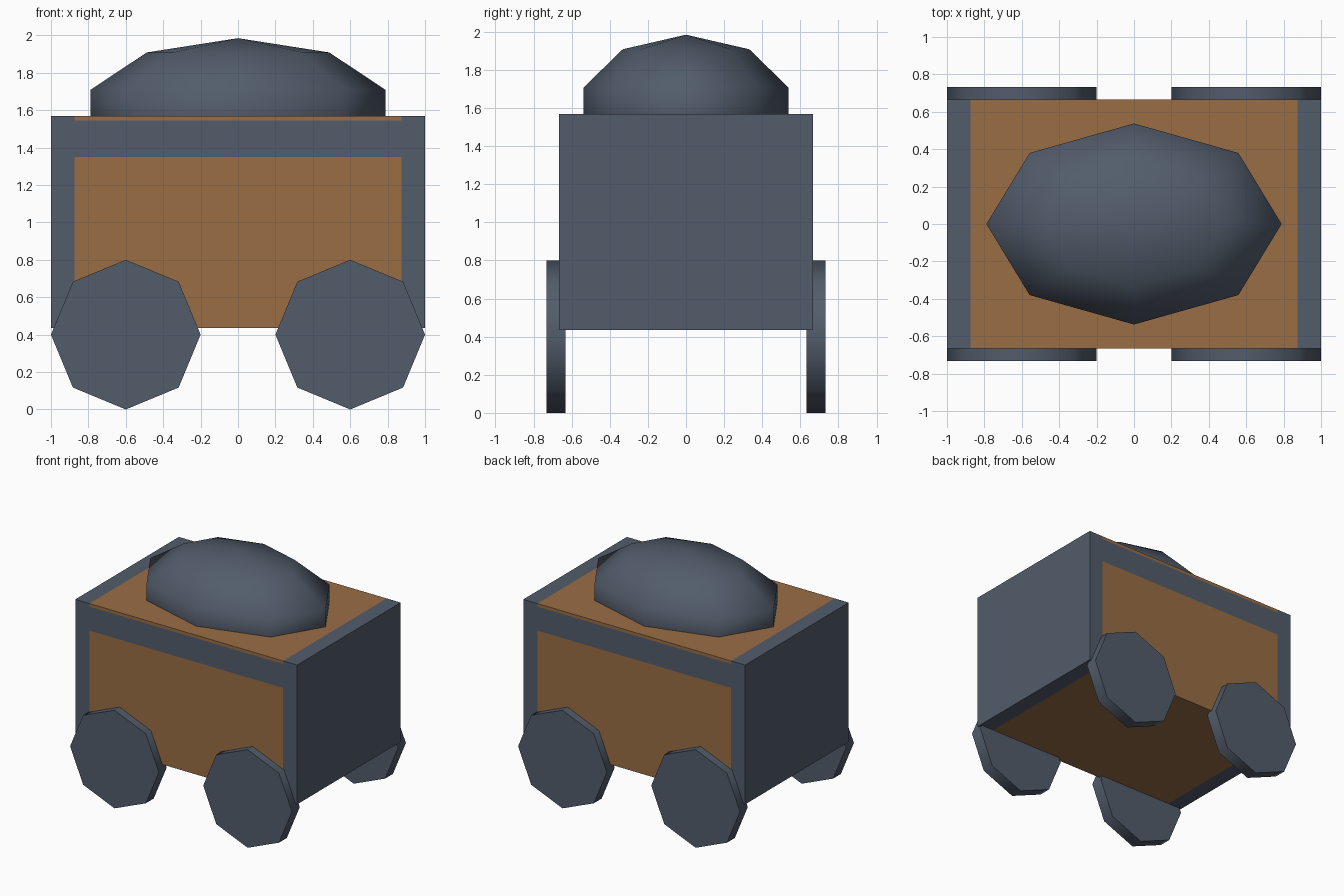
import bpy, bmesh, math
from mathutils import Matrix, Vector

if "Cube" in bpy.data.objects:
    bpy.data.objects.remove(bpy.data.objects["Cube"])


def material(name, color):
    m = bpy.data.materials.new(name)
    m.diffuse_color = (*color, 1)
    m.use_nodes = True
    m.node_tree.nodes["Principled BSDF"].inputs["Base Color"].default_value = m.diffuse_color
    return m


metal = material("dark metal", (0.084, 0.107, 0.146))
wood = material("brown wood", (0.32, 0.155, 0.06))


def make_object(name, bm, mats):
    bmesh.ops.recalc_face_normals(bm, faces=bm.faces[:])
    mesh = bpy.data.meshes.new(name)
    bm.to_mesh(mesh)
    bm.free()
    for m in mats:
        mesh.materials.append(m)
    obj = bpy.data.objects.new(name, mesh)
    bpy.context.collection.objects.link(obj)
    return obj


def smooth(obj, degrees):
    bpy.ops.object.select_all(action='DESELECT')
    obj.select_set(True)
    bpy.context.view_layer.objects.active = obj
    bpy.ops.object.shade_smooth_by_angle(angle=math.radians(degrees))


# Cart body: a box cut along the edges of its metal frame
BOTTOM, TOP = 0.435, 1.57
POST, RAIL_LOW, RAIL_HIGH = 0.873, 1.35, 1.545
bm = bmesh.new()
bmesh.ops.create_cube(bm, size=1, matrix=Matrix.Translation((0, 0, (BOTTOM + TOP) / 2))
                      @ Matrix.Diagonal((2, 1.333, TOP - BOTTOM, 1)))
for point, normal in (((-POST, 0, 0), (1, 0, 0)), ((POST, 0, 0), (1, 0, 0)),
                      ((0, 0, RAIL_LOW), (0, 0, 1)), ((0, 0, RAIL_HIGH), (0, 0, 1))):
    bmesh.ops.bisect_plane(bm, geom=bm.verts[:] + bm.edges[:] + bm.faces[:],
                           plane_co=Vector(point), plane_no=Vector(normal))
# Wood between the posts, except for the metal rail below the rim
for f in bm.faces:
    c = f.calc_center_median()
    on_rail = abs(c.y) > 0.6 and RAIL_LOW < c.z < RAIL_HIGH
    f.material_index = 1 if abs(c.x) < POST and not on_rail else 0
make_object("cart_body", bm, [metal, wood])

# Heap of cargo: stretched low-poly ball, half sunk in the body
bm = bmesh.new()
bmesh.ops.create_uvsphere(bm, u_segments=8, v_segments=5, radius=1,
                          matrix=Matrix.Translation((0, 0, 1.585))
                          @ Matrix.Diagonal((0.83, 0.565, 0.4, 1)))
smooth(make_object("cargo_heap", bm, [metal]), 60)

# Four eight-sided wheels
for side, y in (("front", -0.683), ("back", 0.683)):
    for end, x in (("left", -0.6), ("right", 0.6)):
        bm = bmesh.new()
        bmesh.ops.create_cone(bm, cap_ends=True, segments=8, radius1=0.4, radius2=0.4,
                              depth=0.1, matrix=Matrix.Translation((x, y, 0.4))
                              @ Matrix.Rotation(math.pi / 2, 4, 'X'))
        smooth(make_object(f"wheel_{side}_{end}", bm, [metal]), 50)
